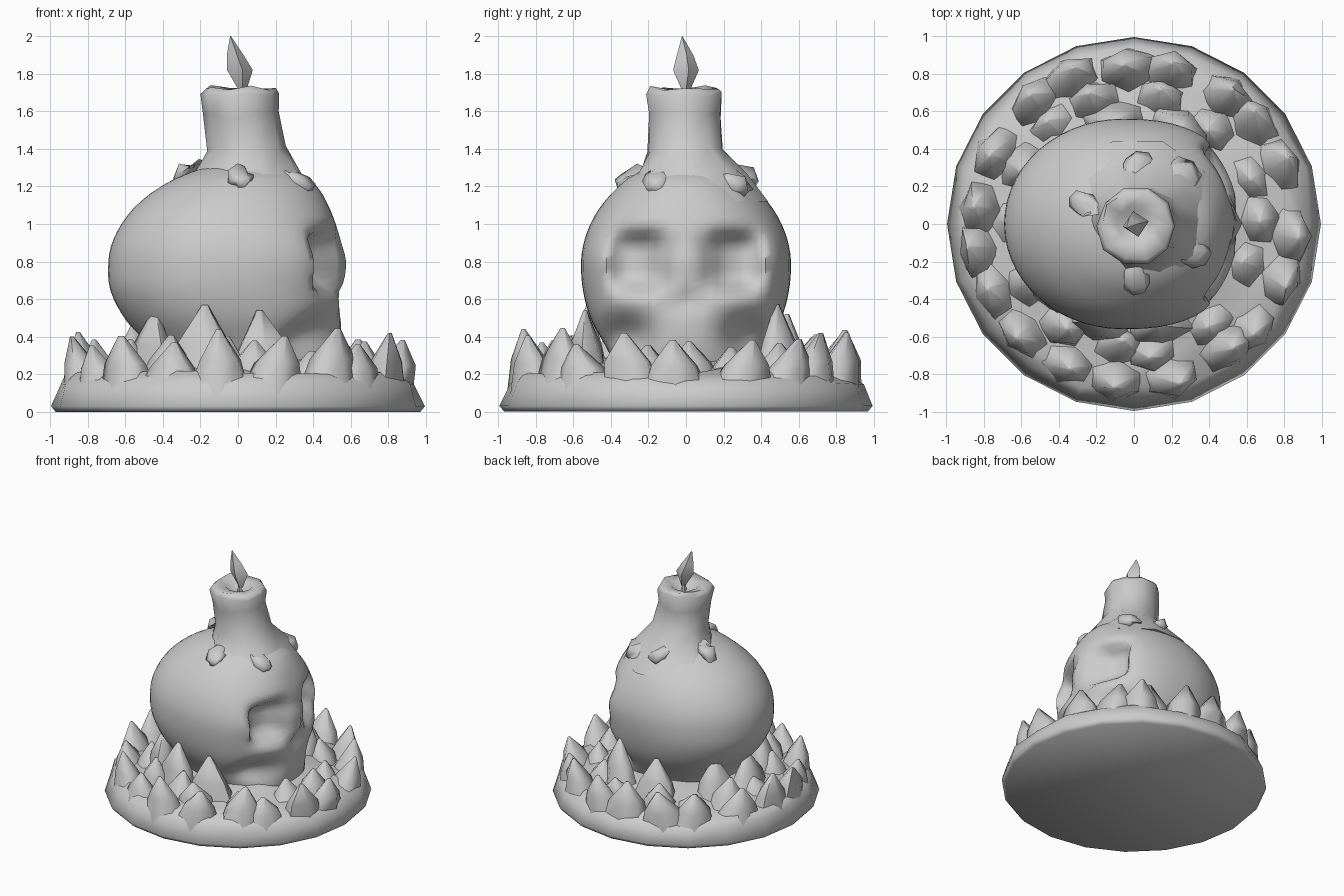
import bpy, bmesh, math, random
from math import sin, cos, tau, exp

if "Cube" in bpy.data.objects:
    bpy.data.objects.remove(bpy.data.objects["Cube"])
random.seed(4)


def make(name, rings, smooth=50):
    """Closed skin over a stack of equally sized vertex rings."""
    bm = bmesh.new()
    loops = [[bm.verts.new(p) for p in r] for r in rings]
    n = len(loops[0])
    for a, b in zip(loops, loops[1:]):
        for i in range(n):
            j = (i + 1) % n
            bm.faces.new((a[i], a[j], b[j], b[i]))
    bm.faces.new(loops[0][::-1])
    bm.faces.new(loops[-1])
    bmesh.ops.remove_doubles(bm, verts=bm.verts, dist=1e-5)
    bmesh.ops.recalc_face_normals(bm, faces=bm.faces)
    me = bpy.data.meshes.new(name)
    bm.to_mesh(me)
    bm.free()
    ob = bpy.data.objects.new(name, me)
    bpy.context.collection.objects.link(ob)
    bpy.context.view_layer.objects.active = ob
    ob.select_set(True)
    bpy.ops.object.shade_smooth_by_angle(angle=math.radians(smooth))
    ob.select_set(False)
    return ob


def ring(n, z, r, cx=0, cy=0, wob=0, phase=0):
    pts = []
    for i in range(n):
        a = tau * i / n + phase
        k = 1 + random.uniform(-wob, wob)
        pts.append((cx + r * k * cos(a), cy + r * k * sin(a), z + random.uniform(-wob, wob) * 0.4))
    return pts


def interp(table, z):
    """Smooth curve through the table rows."""
    for i in range(len(table) - 1):
        a, b = table[i], table[i + 1]
        if z <= b[0] or i == len(table) - 2:
            p, q = table[max(i - 1, 0)], table[min(i + 2, len(table) - 1)]
            h = b[0] - a[0]
            t = min(1, max(0, (z - a[0]) / h))
            out = []
            for k in range(1, len(a)):
                ma = (b[k] - p[k]) / (b[0] - p[0]) * h
                mb = (q[k] - a[k]) / (q[0] - a[0]) * h
                out.append((2 * t**3 - 3 * t**2 + 1) * a[k] + (t**3 - 2 * t**2 + t) * ma
                           + (3 * t**2 - 2 * t**3) * b[k] + (t**3 - t**2) * mb)
            return out


# round base mound
make("base", [ring(20, 0, 0.97), ring(20, 0.03, 0.995), ring(20, 0.15, 0.95, wob=0.015),
              ring(20, 0.2, 0.88, wob=0.05), ring(20, 0.21, 0.72, wob=0.08),
              ring(20, 0.26, 0.56, wob=0.05), ring(20, 0.3, 0.3)], 70)


# broad jagged spikes around the rim and against the skull
def spike(name, a, r, tip_r, top, wide, deep, low=0.12):
    n = 6
    tip_a = a + random.uniform(-0.07, 0.07)
    rings = []
    for t, s in ((0, 1), (0.55, 0.66), (1, 0.08)):
        rr = r + (tip_r - r) * t
        aa = a + (tip_a - a) * t
        pts = []
        for i in range(n):
            q = tau * i / n
            k = s * random.uniform(0.85, 1.1)
            u, v = rr + deep * k * cos(q), wide * k * sin(q)
            pts.append((u * cos(aa) - v * sin(aa), u * sin(aa) + v * cos(aa), low + (top - low) * t))
        rings.append(pts)
    make(name, rings, 75)


for i in range(19):
    a = tau * (i + random.uniform(-0.25, 0.25)) / 19
    spike("rim_spike", a, 0.81, random.uniform(0.84, 0.9), random.uniform(0.35, 0.45), 0.2, 0.14, 0.08)
for i in range(14):
    a = tau * (i + random.uniform(-0.25, 0.25)) / 14
    spike("inner_spike", a, 0.66, random.uniform(0.6, 0.74), random.uniform(0.31, 0.43), 0.18, 0.14)
for deg, h in ((250, 0.57), (285, 0.54), (215, 0.54), (150, 0.52), (65, 0.57), (100, 0.52), (180, 0.48)):
    spike("leaning_spike", math.radians(deg), 0.56, 0.55, h, 0.22, 0.13)

# skull looking toward +x: z, back, front, half width
SKULL = [(0.2, -0.4, 0.5, 0.35), (0.35, -0.48, 0.54, 0.43), (0.5, -0.605, 0.55, 0.51),
         (0.65, -0.68, 0.56, 0.55), (0.8, -0.69, 0.575, 0.56), (0.9, -0.67, 0.55, 0.545),
         (1.0, -0.62, 0.52, 0.51), (1.1, -0.54, 0.48, 0.45), (1.2, -0.41, 0.42, 0.36),
         (1.27, -0.27, 0.33, 0.27), (1.32, -0.1, 0.15, 0.12)]


def skull_ring(z, n=56):
    back, front, w = interp(SKULL, z)
    cx = (front + back) / 2
    pts = []
    for i in range(n):
        a = tau * i / n
        c, s = cos(a), sin(a)
        e = 1 - 0.2 * max(0, min(1, (1.2 - z) / 0.3)) * (c > 0)
        x = cx + (front - back) / 2 * math.copysign(abs(c) ** e, c)
        y = w * math.copysign(abs(s) ** e, s)
        if x > 0.05:
            f = min(1, (x - 0.05) / 0.25)
            # eye sockets
            d = ((abs(y) - 0.25) / 0.14) ** 4 + ((z - 0.8) / 0.15) ** 4
            dent = 0.19 * exp(-d)
            # nose opening
            dent += 0.08 * exp(-((abs(y) - 0.03) / 0.05) ** 2 - ((z - 0.59) / 0.06) ** 2)
            # hollows below the cheekbones
            dent += 0.16 * exp(-((abs(y) - 0.32) / 0.12) ** 2 - ((z - 0.4) / 0.11) ** 2)
            x -= dent * f
        pts.append((x, y, z))
    return pts


make("skull", [skull_ring(0.2 + 1.12 * i / 28) for i in range(29)], 70)

# melted candle with a sunken top
make("candle", [ring(10, 1.12, 0.44, 0.02, 0.02), ring(10, 1.26, 0.3, 0.05, 0.03, 0.13),
                ring(10, 1.4, 0.21, 0.04, 0.0, 0.05), ring(10, 1.58, 0.195, 0.02, 0.0, 0.06),
                ring(10, 1.69, 0.21, 0.01, -0.01, 0.04), ring(10, 1.73, 0.185, 0.01, -0.01, 0.05),
                ring(10, 1.71, 0.1, 0.01, 0.0), ring(10, 1.67, 0.06, 0.01, 0.0)], 70)

# flattened wax drips running from the candle: angle, reach, width, height
for deg, reach, wide, z in ((158, 0.31, 0.06, 1.27), (272, 0.31, 0.07, 1.25), (45, 0.36, 0.1, 1.22),
                            (85, 0.31, 0.08, 1.25), (335, 0.36, 0.08, 1.22)):
    a = math.radians(deg)
    rings = []
    for reach_k, s, h in ((1.08, 0.4, -0.06), (1.02, 1, -0.02), (0.9, 1.05, 0.03), (0.7, 0.6, 0.06)):
        rings.append(ring(7, z + h, wide * s, reach * reach_k * cos(a), reach * reach_k * sin(a), 0.08))
    make("wax_drip", rings, 80)

# wick and flame
make("wick", [ring(5, 1.66, 0.02, 0.02), ring(5, 1.76, 0.015, 0.02)])
make("flame", [ring(4, 1.71, 0.02, 0.025, 0.0), ring(4, 1.82, 0.07, 0.01, 0.0, phase=0.2),
               ring(4, 1.9, 0.045, -0.015, -0.005, phase=0.2), ring(4, 2.0, 0.002, -0.04, -0.02)], 40)
